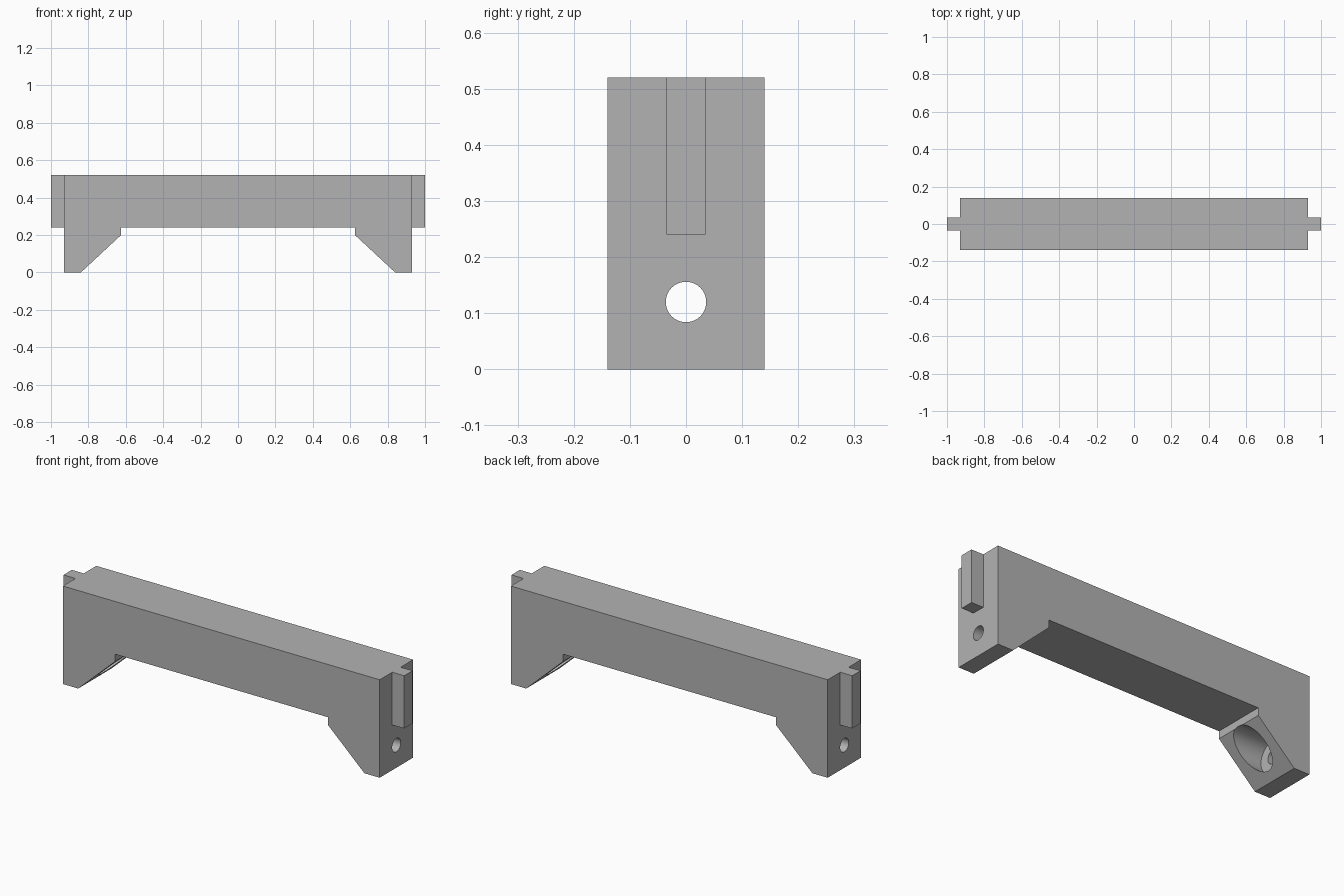
import bpy, bmesh, math
from mathutils import Matrix

if "Cube" in bpy.data.objects:
    bpy.data.objects.remove(bpy.data.objects["Cube"], do_unlink=True)

HALF_DEPTH = 0.14
BODY_X = 0.93
TOP = 0.52
HOLE_Z = 0.12

grey = bpy.data.materials.new("plain_grey")
grey.use_nodes = True
grey.diffuse_color = (0.45, 0.45, 0.45, 1)
grey.node_tree.nodes["Principled BSDF"].inputs["Base Color"].default_value = grey.diffuse_color


def make_object(name, bm):
    bmesh.ops.recalc_face_normals(bm, faces=bm.faces)
    mesh = bpy.data.meshes.new(name)
    bm.to_mesh(mesh)
    bm.free()
    mesh.materials.append(grey)
    obj = bpy.data.objects.new(name, mesh)
    bpy.context.collection.objects.link(obj)
    return obj


def extruded(name, profile, half_depth):
    """Extrude an x-z profile evenly about y = 0."""
    bm = bmesh.new()
    face = bm.faces.new([bm.verts.new((x, -half_depth, z)) for x, z in profile])
    new = bmesh.ops.extrude_face_region(bm, geom=[face])["geom"]
    verts = [g for g in new if isinstance(g, bmesh.types.BMVert)]
    bmesh.ops.translate(bm, verts=verts, vec=(0, 2 * half_depth, 0))
    return make_object(name, bm)


def rod(name, x0, x1, radius):
    """Cylinder along x at the screw height."""
    bm = bmesh.new()
    place = Matrix.Translation(((x0 + x1) / 2, 0, HOLE_Z)) @ Matrix.Rotation(math.pi / 2, 4, "Y")
    bmesh.ops.create_cone(bm, cap_ends=True, segments=64, radius1=radius,
                          radius2=radius, depth=abs(x1 - x0), matrix=place)
    return make_object(name, bm)


def cut(target, cutter):
    mod = target.modifiers.new(cutter.name, "BOOLEAN")
    mod.operation = "DIFFERENCE"
    mod.solver = "EXACT"
    mod.object = cutter
    bpy.context.view_layer.objects.active = target
    bpy.ops.object.modifier_apply(modifier=mod.name)
    bpy.data.objects.remove(cutter, do_unlink=True)


# Beam with two bevelled feet
right_half = [(0.625, 0.24), (0.625, 0.2), (0.84, 0), (BODY_X, 0), (BODY_X, TOP)]
left_half = [(-x, z) for x, z in reversed(right_half)]
beam = extruded("beam_with_feet", right_half + left_half, HALF_DEPTH)

for side, label in ((1, "left"), (-1, "right")):
    # Screw hole with a wide recess on the sloped inner face
    cut(beam, rod("screw_hole", side * 0.7, side * 1.1, 0.036))
    cut(beam, rod("screw_recess", side * 0.4, side * 0.83, 0.085))
    # Locating tongue on the end face
    x0, x1 = side * BODY_X, side * 1.0
    extruded(label + "_tongue", [(x0, 0.24), (x1, 0.24), (x1, TOP), (x0, TOP)], 0.035)

# Smooth only the round bores
bpy.ops.object.select_all(action="DESELECT")
beam.select_set(True)
bpy.context.view_layer.objects.active = beam
bpy.ops.object.shade_smooth_by_angle(angle=math.radians(25))
